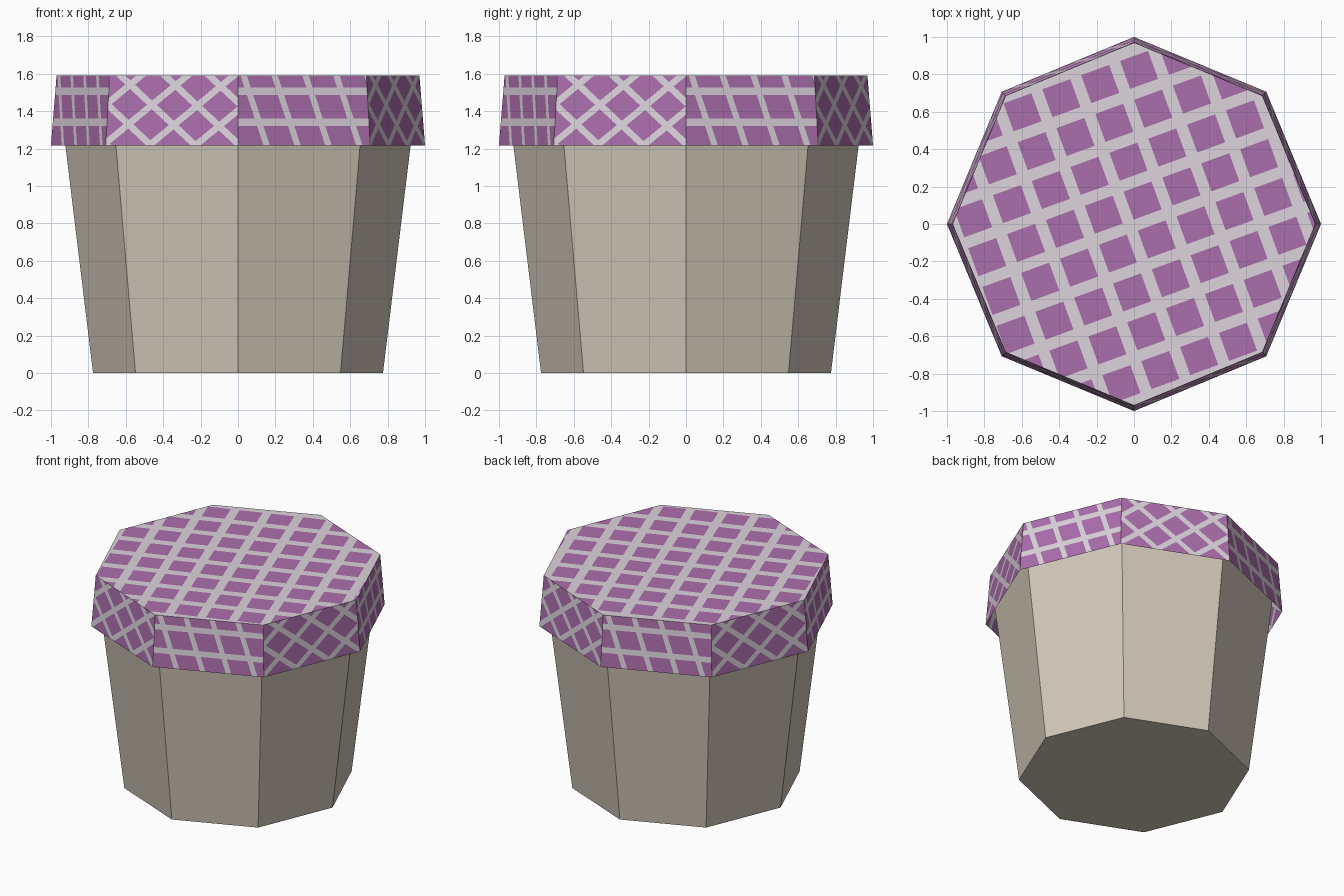
import bpy, bmesh, math
from mathutils import Vector, Matrix

if "Cube" in bpy.data.objects:
    bpy.data.objects.remove(bpy.data.objects["Cube"])

H, RIM_Z = 1.59, 1.217            # total height, lower edge of the cloth
R_BASE, R_TOP, R_HEM = 0.775, 0.97, 1.0


def material(name, rgb):
    m = bpy.data.materials.new(name)
    m.diffuse_color = (*rgb, 1)
    m.use_nodes = True
    m.node_tree.nodes["Principled BSDF"].inputs["Base Color"].default_value = m.diffuse_color
    return m


stone = material("warm beige", (0.645, 0.584, 0.485))
purple = material("purple", (0.407, 0.156, 0.418))
pale = material("pale lilac", (0.716, 0.655, 0.716))


def add_object(name, bm, mats):
    me = bpy.data.meshes.new(name)
    bm.to_mesh(me)
    bm.free()
    for m in mats:
        me.materials.append(m)
    ob = bpy.data.objects.new(name, me)
    bpy.context.collection.objects.link(ob)
    return ob


def octagon(r, z):
    return [Vector((r * math.cos(k * math.pi / 4), r * math.sin(k * math.pi / 4), z))
            for k in range(8)]


def checked_patch(outline, families):
    """Flat 2D patch cut by stripes; family = (angle, period, line offset, line width)."""
    bm = bmesh.new()
    bm.faces.new([bm.verts.new((x, y, 0)) for x, y in outline])
    for ang, period, off, width in families:
        n = Vector((math.cos(ang), math.sin(ang), 0))
        for k in range(-12, 13):
            for side in (-0.5, 0.5):
                d = off + k * period + side * width
                bmesh.ops.bisect_plane(bm, geom=bm.verts[:] + bm.edges[:] + bm.faces[:],
                                       dist=1e-5, plane_co=n * d, plane_no=n)
    # faces lying on any stripe are pale, the rest purple
    for f in bm.faces:
        c = f.calc_center_median()
        for ang, period, off, width in families:
            q = (c.x * math.cos(ang) + c.y * math.sin(ang) - off) / period
            if abs(q - round(q)) * period < width / 2:
                f.material_index = 1
    return bm


# pot body: tapered octagon running up inside the cloth
bm = bmesh.new()
low = [bm.verts.new(v) for v in octagon(R_BASE, 0)]
top = [bm.verts.new(v) for v in octagon(R_TOP - 0.002, H - 0.002)]
bm.faces.new(low[::-1])
for i in range(8):
    j = (i + 1) % 8
    bm.faces.new((low[i], low[j], top[j], top[i]))
add_object("jar_body", bm, [stone])

# cloth top: square check turned about 20 degrees
a, p, w = math.radians(20), 0.221, 0.062
cell = Vector((0.027, 0.824))
fams = []
for ang in (a, a + math.pi / 2):
    off = cell.dot(Vector((math.cos(ang), math.sin(ang)))) + p / 2
    fams.append((ang, p, off % p, w))
bm = checked_patch([(v.x, v.y) for v in octagon(R_TOP, 0)], fams)
bmesh.ops.translate(bm, verts=bm.verts, vec=(0, 0, H))
add_object("cloth_top", bm, [purple, pale])

# cloth skirt: eight flared panels, diagonal and level checks alternating
s8, c8 = math.sin(math.pi / 8), math.cos(math.pi / 8)
panel = [(-R_HEM * s8, RIM_Z), (R_HEM * s8, RIM_Z), (R_TOP * s8, H), (-R_TOP * s8, H)]
level = [(math.pi / 2, 0.168, 1.34, 0.04), (math.radians(18), 0.17, 0.0, 0.035)]
diagonal = [(math.radians(50), 0.165, 0.03, 0.036), (math.radians(128), 0.165, 0.05, 0.036)]
for k in range(8):
    bm = checked_patch(panel, diagonal if k % 2 else level)
    rot = Matrix.Rotation((k + 0.5) * math.pi / 4, 3, 'Z')
    for v in bm.verts:
        s, z = v.co.x, v.co.y
        r = R_HEM + (R_TOP - R_HEM) * (z - RIM_Z) / (H - RIM_Z)
        v.co = rot @ Vector((r * c8, s, z))
    add_object(f"cloth_skirt_{k + 1}", bm, [purple, pale])
